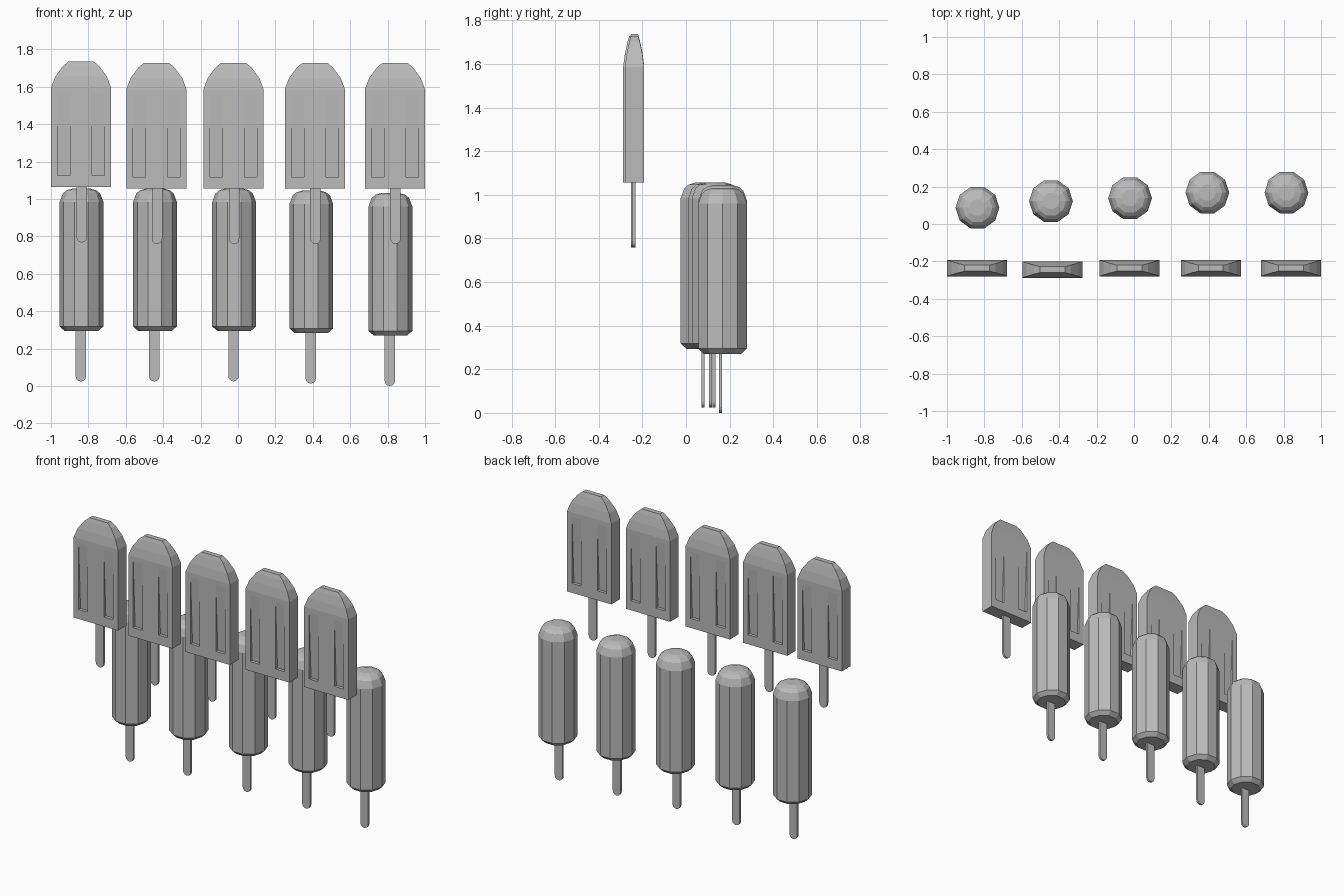
import bpy
import bmesh
import math

cube = bpy.data.objects.get("Cube")
if cube:
    bpy.data.objects.remove(cube, do_unlink=True)

grey = bpy.data.materials.new("plain grey")
grey.use_nodes = True
grey.diffuse_color = (0.5, 0.5, 0.5, 1)
grey.node_tree.nodes["Principled BSDF"].inputs["Base Color"].default_value = (0.5, 0.5, 0.5, 1)


def finish(bm, name):
    bmesh.ops.recalc_face_normals(bm, faces=bm.faces)
    mesh = bpy.data.meshes.new(name)
    bm.to_mesh(mesh)
    bm.free()
    mesh.materials.append(grey)
    return mesh


def place(name, mesh, location):
    obj = bpy.data.objects.new(name, mesh)
    obj.location = location
    bpy.context.collection.objects.link(obj)
    return obj


def loft(bm, rings):
    """Skin a stack of closed rings and cap both ends."""
    loops = [[bm.verts.new(p) for p in ring] for ring in rings]
    for a, b in zip(loops, loops[1:]):
        for i in range(len(a)):
            j = (i + 1) % len(a)
            bm.faces.new((a[i], a[j], b[j], b[i]))
    bm.faces.new(loops[0])
    bm.faces.new(loops[-1])


def rectangle(z, x, y):
    return [(-x, -y, z), (x, -y, z), (x, y, z), (-x, y, z)]


def circle(z, r, sides=10):
    return [(r * math.cos(math.tau * i / sides), r * math.sin(math.tau * i / sides), z)
            for i in range(sides)]


def stick_mesh(name, length, half_width=0.028, half_depth=0.007):
    # flat bar with a rounded lower end; z = 0 is the tip
    outline = [(-half_width, length), (half_width, length)]
    for i in range(7):
        a = -math.pi * i / 6
        outline.append((half_width * math.cos(a), half_width * (1 + math.sin(a))))
    bm = bmesh.new()
    loft(bm, [[(x, y, z) for x, z in outline] for y in (-half_depth, half_depth)])
    return finish(bm, name)


# Flat bar body: tapered block
WIDE, DEEP = 0.161, 0.044
bm = bmesh.new()
loft(bm, [rectangle(*r) for r in (
    (0, WIDE, DEEP), (0.53, WIDE, DEEP), (0.59, 0.138, 0.036),
    (0.645, 0.098, 0.024), (0.672, 0.066, 0.016))])
body = place("flat_bar_body", finish(bm, "flat_bar_body"), (0, 0, 0))

# Wedge grooves, two on each broad side, fading out upwards
bm = bmesh.new()
for side in (-1, 1):
    for middle in (-0.092, 0.092):
        wedge = ((DEEP - 0.02, 0.062), (DEEP + 0.02, 0.062), (DEEP + 0.02, 0.938))
        loft(bm, [[(x, side * y, z) for y, z in wedge]
                  for x in (middle - 0.033, middle + 0.033)])
cutter = place("groove_cutter", finish(bm, "groove_cutter"), (0, 0, 0))
cutter.hide_render = True
cut = body.modifiers.new("grooves", "BOOLEAN")
cut.operation = "DIFFERENCE"
cut.solver = "EXACT"
cut.object = cutter
bpy.context.view_layer.update()
flat_mesh = bpy.data.meshes.new_from_object(body.evaluated_get(bpy.context.evaluated_depsgraph_get()))
flat_mesh.name = "flat_bar_body"
bpy.data.objects.remove(body)
bpy.data.objects.remove(cutter)

# Round bar body: ten-sided, chamfered below and domed above
bm = bmesh.new()
loft(bm, [circle(*r) for r in (
    (0, 0.09), (0.025, 0.117), (0.69, 0.117), (0.735, 0.1), (0.752, 0.08), (0.762, 0.045))])
round_mesh = finish(bm, "round_bar_body")

flat_stick = stick_mesh("flat_bar_stick", 0.33)
round_stick = stick_mesh("round_bar_stick", 0.3)

# Front row of flat bars: x, y, z of the body's underside
for i, (x, y, z) in enumerate((
        (-0.839, -0.236, 1.064), (-0.436, -0.244, 1.056), (-0.024, -0.236, 1.056),
        (0.411, -0.236, 1.056), (0.839, -0.236, 1.056)), 1):
    place(f"flat_bar_body_{i}", flat_mesh, (x, y, z))
    place(f"flat_bar_stick_{i}", flat_stick, (x + 0.003, y - 0.002, z - 0.297))

# Back row of round bars: x, y, z of the stick's tip
for i, (x, y, z) in enumerate((
        (-0.837, 0.087, 0.024), (-0.444, 0.122, 0.024), (-0.021, 0.138, 0.024),
        (0.392, 0.168, 0.013), (0.815, 0.168, 0)), 1):
    place(f"round_bar_body_{i}", round_mesh, (x, y, z + 0.27))
    place(f"round_bar_stick_{i}", round_stick, (x - 0.003, y - 0.009, z))
